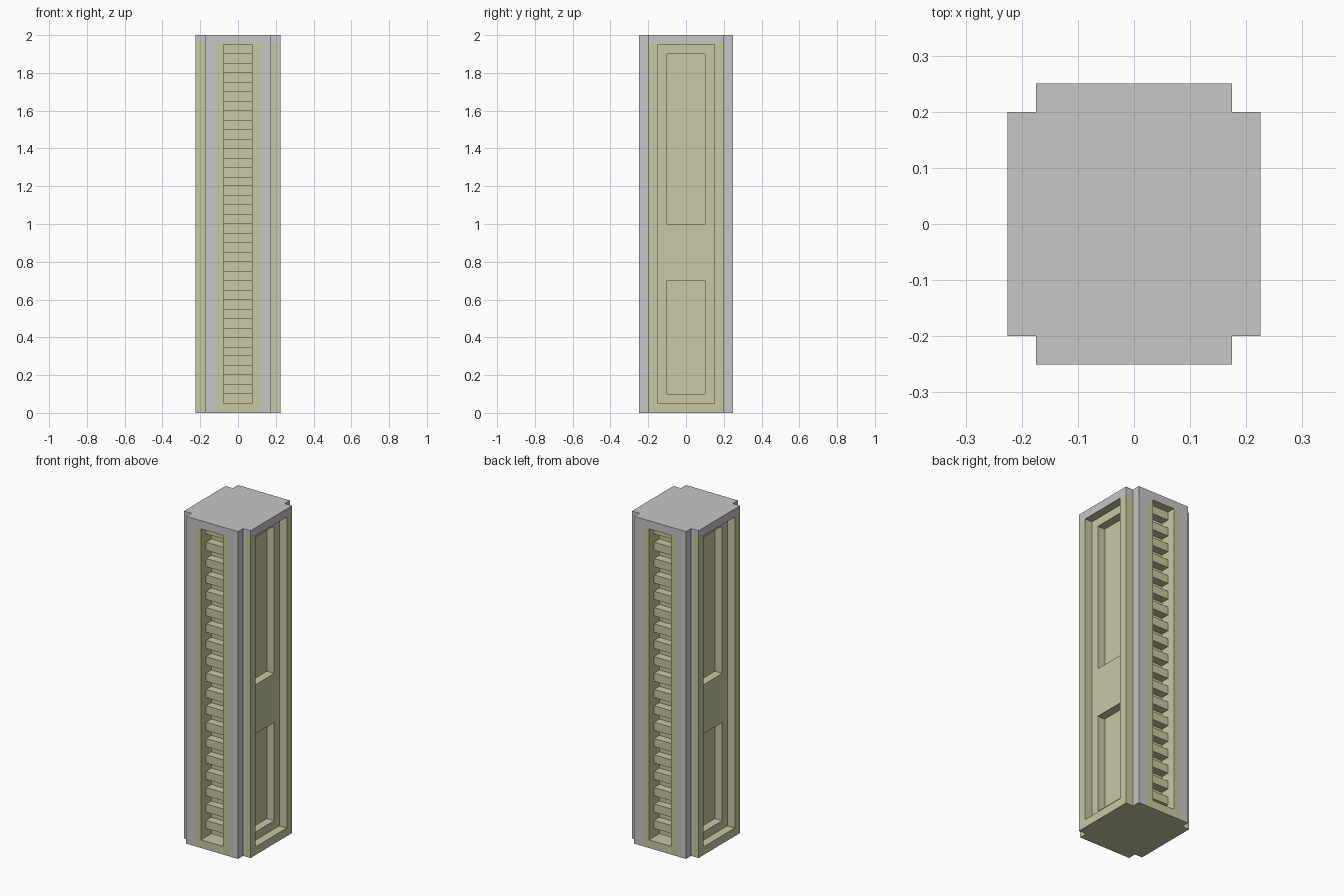
import bpy, bmesh

if "Cube" in bpy.data.objects:
    bpy.data.objects.remove(bpy.data.objects["Cube"])


def material(name, rgb):
    m = bpy.data.materials.new(name)
    m.diffuse_color = (*rgb, 1.0)
    m.use_nodes = True
    m.node_tree.nodes["Principled BSDF"].inputs["Base Color"].default_value = m.diffuse_color
    return m


GREY = material("light_grey", (0.57, 0.57, 0.57))
CREAM = material("pale_cream", (0.58, 0.58, 0.37))
TOP = 1.95          # height where the cream stops
BAND = 0.12         # half width of the cream band on front and back


def new_object(name, bm, mats):
    bmesh.ops.recalc_face_normals(bm, faces=bm.faces[:])
    me = bpy.data.meshes.new(name)
    bm.to_mesh(me)
    bm.free()
    for m in mats:
        me.materials.append(m)
    ob = bpy.data.objects.new(name, me)
    bpy.context.collection.objects.link(ob)
    return ob


def add_box(bm, x0, x1, y0, y1, z0, z1):
    vs = bmesh.ops.create_cube(bm, size=1.0)["verts"]
    for v in vs:
        v.co.x = x1 if v.co.x > 0 else x0
        v.co.y = y1 if v.co.y > 0 else y0
        v.co.z = z1 if v.co.z > 0 else z0


# Pillar body: notched-corner outline raised in two layers
half = [(0.225, -0.2), (0.225, 0.2), (0.175, 0.2), (0.175, 0.25), (BAND, 0.25)]
outline = half + [(-BAND, 0.25), (-0.175, 0.25), (-0.175, 0.2), (-0.225, 0.2),
                  (-0.225, -0.2), (-0.175, -0.2), (-0.175, -0.25), (-BAND, -0.25),
                  (BAND, -0.25), (0.175, -0.25), (0.175, -0.2)]
bm = bmesh.new()
rings = [[bm.verts.new((x, y, z)) for x, y in outline] for z in (0, TOP, 2)]
n = len(outline)
for low, high in zip(rings, rings[1:]):
    for i in range(n):
        j = (i + 1) % n
        bm.faces.new((low[i], low[j], high[j], high[i]))
bm.faces.new(rings[0][::-1])
bm.faces.new(rings[-1])
body = new_object("pillar_body", bm, [GREY, CREAM])


def cut(x0, x1, y0, y1, z0, z1):
    bm = bmesh.new()
    add_box(bm, x0, x1, y0, y1, z0, z1)
    cutter = new_object("recess_cutter", bm, [GREY])
    cutter.hide_render = True
    mod = body.modifiers.new("recess", "BOOLEAN")
    mod.operation = "DIFFERENCE"
    mod.solver = "EXACT"
    mod.object = cutter
    bpy.context.view_layer.objects.active = body
    bpy.ops.object.modifier_apply(modifier=mod.name)
    bpy.data.objects.remove(cutter)


def span(s, a, b):
    return (a, b) if s > 0 else (-b, -a)


for s in (-1, 1):
    # Louvre channel on front and back
    cut(-0.075, 0.075, *span(s, 0.15, 0.4), 0.05, TOP)
    # Side panel with two deeper panels inside it
    cut(*span(s, 0.175, 0.4), -0.15, 0.15, 0.05, TOP)
    for z0, z1 in ((0.1, 0.7), (1.0, 1.9)):
        cut(*span(s, 0.125, 0.4), -0.1, 0.1, z0, z1)

# Cream everywhere except the cap and the slab edges beside the notches
for f in body.data.polygons:
    c = f.center
    on_slab = abs(c.y) > 0.2001 and abs(c.x) > BAND and abs(f.normal.z) < 0.5
    f.material_index = 0 if c.z > TOP + 0.001 or on_slab else 1

# Louvre slats
for s, name in ((-1, "front_slats"), (1, "back_slats")):
    bm = bmesh.new()
    for k in range(1, 20):
        add_box(bm, -0.075, 0.075, *span(s, 0.15, 0.2), 0.1 * k, 0.1 * k + 0.05)
    new_object(name, bm, [CREAM])
